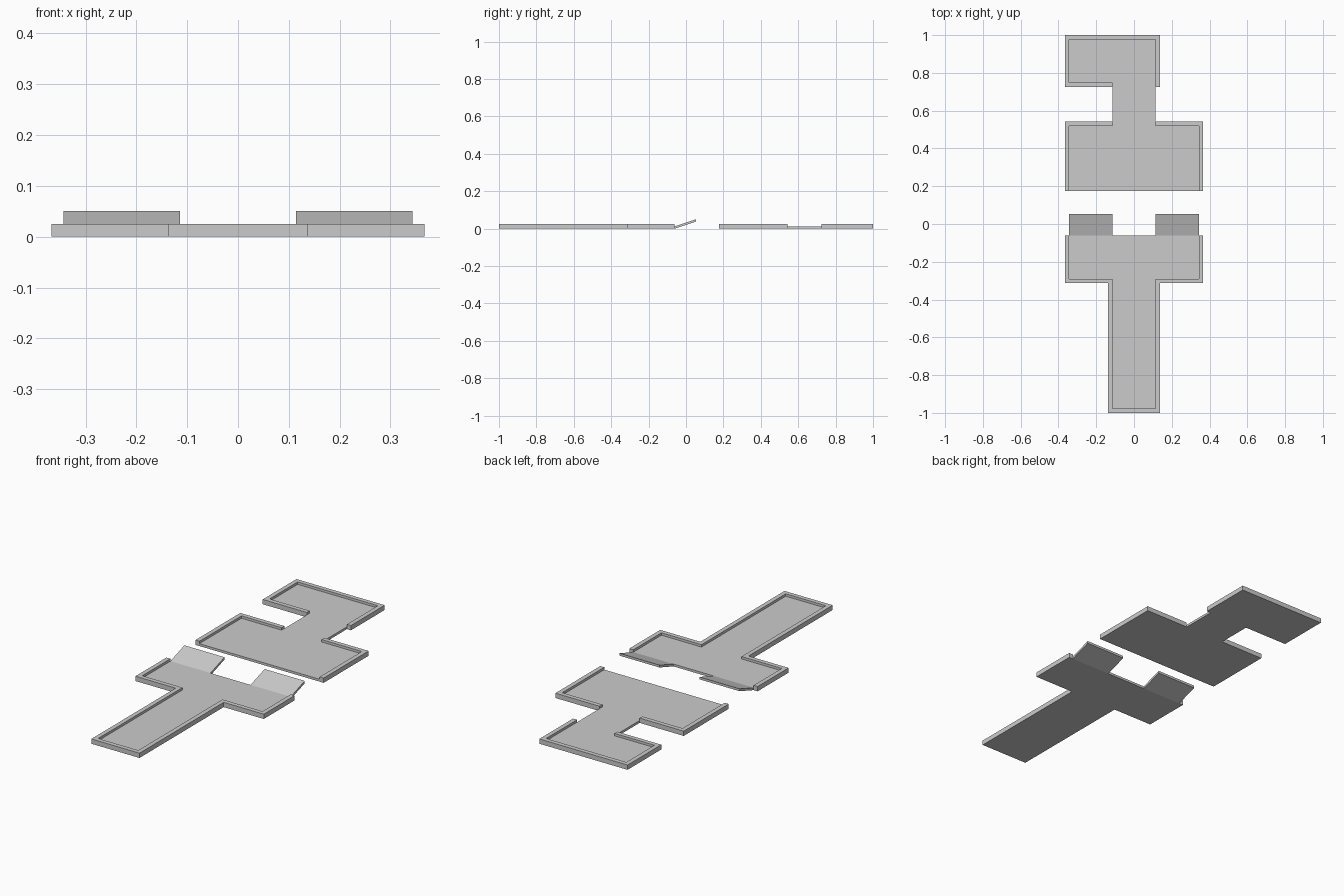
import bpy, bmesh
from mathutils import Vector

if "Cube" in bpy.data.objects:
    bpy.data.objects.remove(bpy.data.objects["Cube"])

M = 0.229            # grid module of the course
w, W = M / 2, M * 1.5  # half widths of lane and wide area
T = 0.023            # wall thickness
H, F = 0.0248, 0.0123  # wall height, floor thickness
Y0 = -0.977          # inner front end
Y1 = Y0 + 3 * M      # lane meets front wide area
Y2 = Y1 + M          # launch edge
Y6 = 0.977           # inner back end
Y5 = Y6 - M          # back area meets neck
Y4 = Y5 - M          # neck meets landing area
Y3 = Y4 - 1.5 * M    # landing edge


def prism(name, pts, sweep):
    """Extrude a closed polygon along a vector."""
    bm = bmesh.new()
    face = bm.faces.new([bm.verts.new(p) for p in pts])
    ext = bmesh.ops.extrude_face_region(bm, geom=[face], use_keep_orig=True)
    bmesh.ops.translate(bm, vec=sweep,
                        verts=[v for v in ext["geom"] if isinstance(v, bmesh.types.BMVert)])
    bmesh.ops.recalc_face_normals(bm, faces=bm.faces)
    mesh = bpy.data.meshes.new(name)
    bm.to_mesh(mesh)
    bm.free()
    obj = bpy.data.objects.new(name, mesh)
    bpy.context.collection.objects.link(obj)
    return obj


def floor(name, pts):
    return prism(name, [(x, y, 0) for x, y in pts], (0, 0, F))


def wall(name, path):
    """Wall of thickness T on the right-hand side of a square-cornered path."""
    p = [Vector(q) for q in path]
    normals = []
    for a, b in zip(p, p[1:]):
        d = (b - a).normalized()
        normals.append(Vector((d.y, -d.x)))
    outer = [p[0] + normals[0] * T]
    outer += [q + (n + m) * T for q, n, m in zip(p[1:-1], normals, normals[1:])]
    outer.append(p[-1] + normals[-1] * T)
    return prism(name, [(q.x, q.y, 0) for q in p + outer[::-1]], (0, 0, H))


# Front section: T-shaped floor with a continuous wall, open at the launch edge
front = [(-W, Y2), (-W, Y1), (-w, Y1), (-w, Y0), (w, Y0), (w, Y1), (W, Y1), (W, Y2)]
floor("front_floor", front)
wall("front_wall", front)

# Two launch ramps
for side, x in (("left", -W), ("right", w)):
    ye, rise = Y2 + M / 2, 0.0505 - F
    prism(side + "_ramp",
          [(x, Y2, 0), (x, ye, rise), (x, ye, rise + F), (x, Y2, F)], (M, 0, 0))

# Back section: landing area, open-sided neck and end area
floor("back_floor", [(-W, Y3), (W, Y3), (W, Y4), (w, Y4), (w, Y6), (-W, Y6),
                     (-W, Y5), (-w, Y5), (-w, Y4), (-W, Y4)])
wall("landing_wall_right", [(W, Y3), (W, Y4), (w, Y4)])
wall("landing_wall_left", [(-w, Y4), (-W, Y4), (-W, Y3)])
wall("end_wall", [(w, Y5 - T), (w, Y6), (-W, Y6), (-W, Y5), (-w, Y5)])
